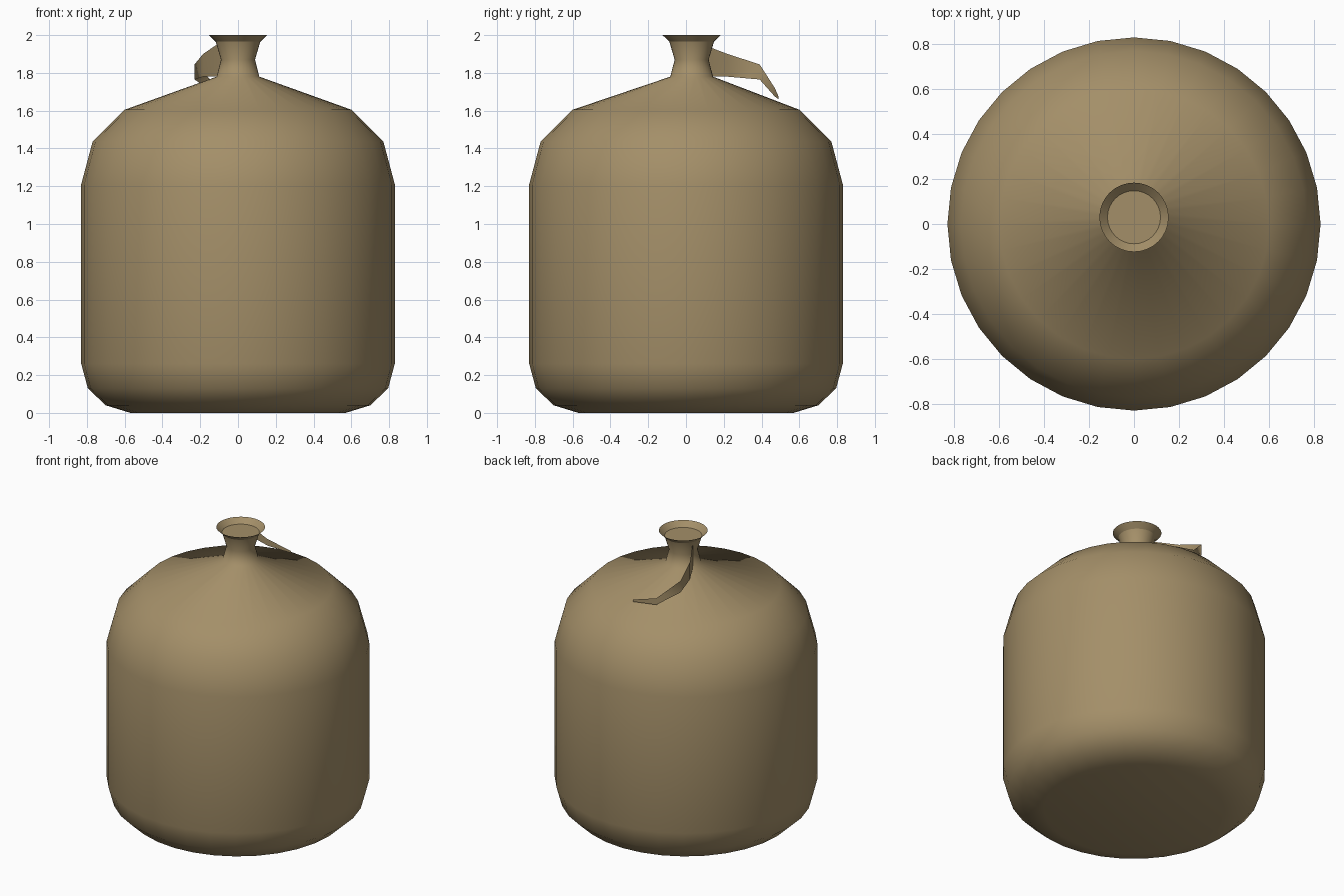
import bpy, bmesh, math

if "Cube" in bpy.data.objects:
    bpy.data.objects.remove(bpy.data.objects["Cube"])

SIDES = 32

clay = bpy.data.materials.new("tan_clay")
clay.diffuse_color = (0.37, 0.275, 0.14, 1)
clay.use_nodes = True
clay.node_tree.nodes["Principled BSDF"].inputs["Base Color"].default_value = clay.diffuse_color


def finish(name, bm, flip_check=True):
    if flip_check:
        bmesh.ops.recalc_face_normals(bm, faces=bm.faces)
    me = bpy.data.meshes.new(name)
    bm.to_mesh(me)
    bm.free()
    me.materials.append(clay)
    for p in me.polygons:
        p.use_smooth = True
    ob = bpy.data.objects.new(name, me)
    bpy.context.collection.objects.link(ob)
    return ob


def lathe(bm, profile):
    """Stack rings given as (radius, z, y offset) and bridge them."""
    rings = []
    for r, z, oy in profile:
        rings.append([bm.verts.new((r * math.cos(2 * math.pi * i / SIDES),
                                    oy + r * math.sin(2 * math.pi * i / SIDES), z))
                      for i in range(SIDES)])
    for a, b in zip(rings, rings[1:]):
        for i in range(SIDES):
            j = (i + 1) % SIDES
            bm.faces.new((a[i], a[j], b[j], b[i]))
    return rings


OFF = 0.03  # neck sits slightly behind the body axis

# Body with sloped shoulder and waisted neck
bm = bmesh.new()
rings = lathe(bm, [
    (0.57, 0.0, 0), (0.70, 0.04, 0), (0.795, 0.13, 0), (0.83, 0.26, 0),
    (0.83, 1.21, 0), (0.77, 1.435, 0), (0.60, 1.605, 0),
    (0.113, 1.78, OFF), (0.09, 1.87, OFF), (0.118, 1.965, OFF)])
bm.faces.new(rings[0][::-1])
finish("jug_body", bm, False)

# Flared lip, a thin funnel
bm = bmesh.new()
lathe(bm, [(0.118, 1.965, OFF), (0.154, 2.0, OFF)])
finish("flared_lip", bm, False)

# Flat plug closing the mouth
bm = bmesh.new()
ring = lathe(bm, [(0.118, 1.965, OFF)])[0]
bm.faces.new(ring)
finish("mouth_plug", bm, False)

# Upright ribbon curling back from the neck: (x, y, low z, high z)
ribbon = [(-0.09, 0.05, 1.78, 1.965), (-0.185, 0.22, 1.78, 1.90),
          (-0.23, 0.39, 1.765, 1.845), (-0.10, 0.47, 1.675, 1.72),
          (0.066, 0.49, 1.66, 1.675)]
bm = bmesh.new()
pairs = [(bm.verts.new((x, y, lo)), bm.verts.new((x, y, hi)))
         for x, y, lo, hi in ribbon]
for a, b in zip(pairs, pairs[1:]):
    bm.faces.new((a[0], a[1], b[1], b[0]))
finish("neck_ribbon", bm)
